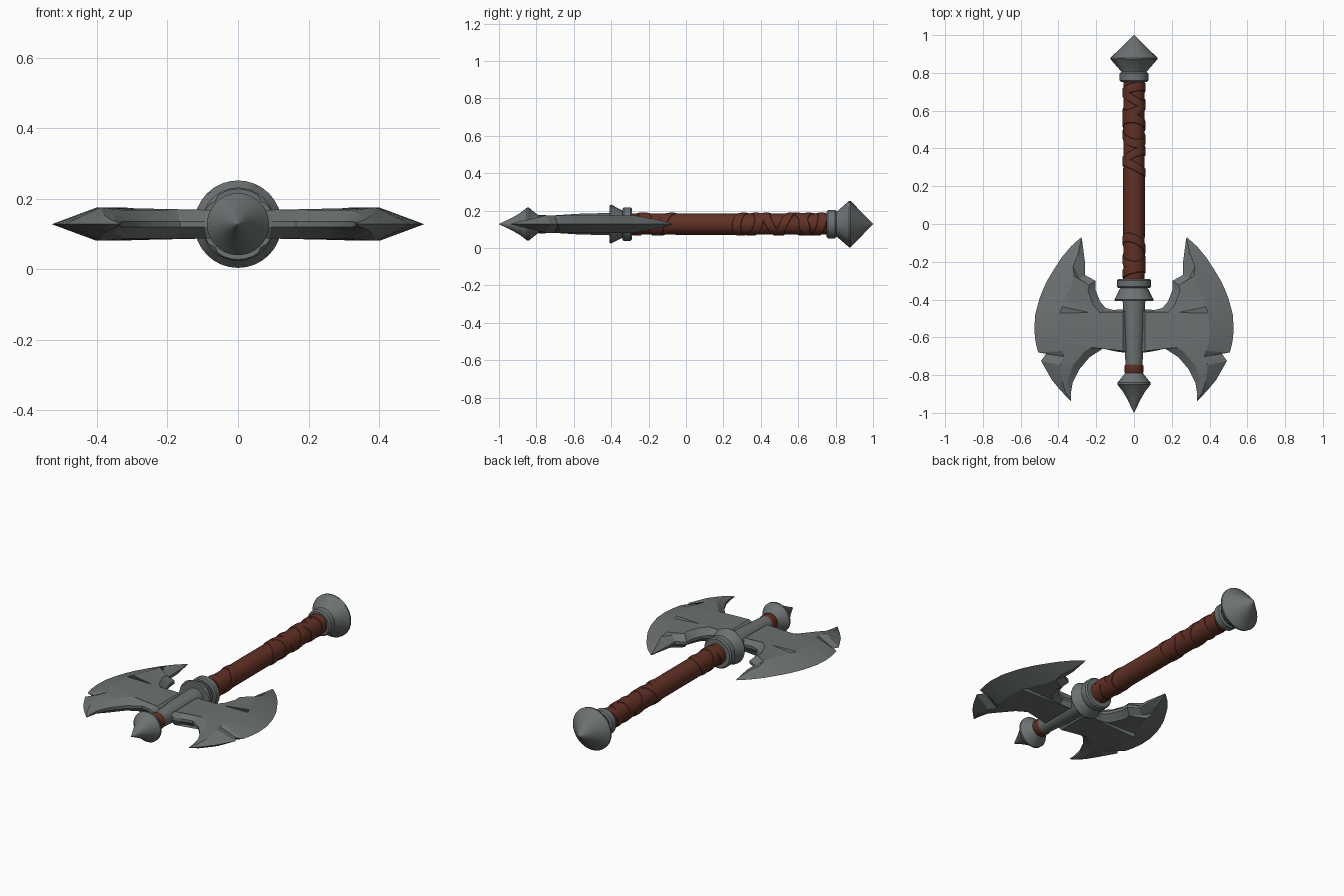
import bpy, bmesh, math
from mathutils import Vector

cube = bpy.data.objects.get("Cube")
if cube:
    bpy.data.objects.remove(cube, do_unlink=True)

AXIS_Z = 0.128
SIDES = 32


def material(name, rgb):
    m = bpy.data.materials.new(name)
    m.use_nodes = True
    m.diffuse_color = (*rgb, 1)
    bsdf = next(n for n in m.node_tree.nodes if n.type == 'BSDF_PRINCIPLED')
    bsdf.inputs["Base Color"].default_value = (*rgb, 1)
    return m


steel = material("grey_steel", (0.15, 0.165, 0.165))
leather = material("brown_leather", (0.12, 0.03, 0.018))


def finish(bm, name, mat, angle=30):
    bmesh.ops.recalc_face_normals(bm, faces=bm.faces)
    mesh = bpy.data.meshes.new(name)
    bm.to_mesh(mesh)
    bm.free()
    mesh.materials.append(mat)
    ob = bpy.data.objects.new(name, mesh)
    bpy.context.collection.objects.link(ob)
    bpy.ops.object.select_all(action='DESELECT')
    ob.select_set(True)
    bpy.context.view_layer.objects.active = ob
    bpy.ops.object.shade_smooth_by_angle(angle=math.radians(angle))
    return ob


def skin(bm, loops):
    """Join closed loops of points into a capped solid."""
    rings = [[bm.verts.new(p) for p in loop] for loop in loops]
    for a, b in zip(rings, rings[1:]):
        for i in range(len(a)):
            j = (i + 1) % len(a)
            bm.faces.new((a[i], a[j], b[j], b[i]))
    bm.faces.new(rings[0])
    bm.faces.new(rings[-1])


def lathe(name, profile, mat, tilt=0, phase=0, nicks=(), rim=None):
    """Spin (y, radius) points about the long axis; tilt slants, nicks dent the rim."""
    loops = []
    for k, (y, r) in enumerate(profile):
        loop = []
        for i in range(SIDES):
            a = math.tau * i / SIDES
            s = 0.92 if k == rim and i in nicks else 1
            loop.append((r * s * math.cos(a), y + tilt * math.cos(a - phase),
                         AXIS_Z + r * s * math.sin(a)))
        loops.append(loop)
    bm = bmesh.new()
    skin(bm, loops)
    return finish(bm, name, mat)


# Grip and its slanted leather wraps
lathe("grip", [(-0.30, 0.056), (-0.05, 0.057), (0.25, 0.057), (0.77, 0.056)], leather)
wraps = [(-0.25, 0.02), (-0.19, -0.03), (-0.11, 0.04), (0.30, 0.03), (0.36, -0.03),
         (0.46, 0.035), (0.53, -0.03), (0.61, 0.03), (0.66, -0.035), (0.71, 0.02)]
for n, (y, tilt) in enumerate(wraps):
    lathe(f"grip_wrap_{n + 1}",
          [(y - 0.026, 0.055), (y - 0.022, 0.06), (y, 0.062), (y + 0.022, 0.06), (y + 0.026, 0.055)],
          leather, tilt, phase=math.pi / 4 + n * 0.7)

# Pommel with its collar
lathe("pommel_collar", [(0.752, 0.068), (0.76, 0.076), (0.797, 0.076), (0.805, 0.068)], steel)
lathe("pommel", [(0.79, 0.062), (0.805, 0.066), (0.872, 0.124), (0.88, 0.124), (1.0, 0.0005)],
      steel, nicks=(5, 11, 21, 27), rim=2)

# Collar and flared skirt behind the blades
lathe("head_collar", [(-0.34, 0.083), (-0.332, 0.09), (-0.298, 0.09), (-0.29, 0.083)], steel)
lathe("head_skirt", [(-0.405, 0.05), (-0.408, 0.1), (-0.40, 0.104), (-0.335, 0.07)],
      steel, nicks=(4, 12, 20, 28), rim=1)

# Socket, front binding and spike
lathe("head_socket", [(-0.75, 0.045), (-0.70, 0.047), (-0.58, 0.055), (-0.40, 0.06), (-0.33, 0.06)], steel)
lathe("front_binding", [(-0.795, 0.044), (-0.785, 0.049), (-0.75, 0.049), (-0.742, 0.044)], leather)
lathe("front_spike", [(-0.785, 0.045), (-0.797, 0.053), (-0.84, 0.088), (-0.85, 0.088),
                      (-0.885, 0.06), (-0.93, 0.034), (-1.0, 0.0005)], steel)

# Blades: each row runs from the inner outline to the cutting edge
ROWS = [(.275, -.085, .28, -.07), (.26, -.2, .335, -.12), (.26, -.27, .385, -.18),
        (.205, -.3, .43, -.25), (.205, -.345, .46, -.3), (.18, -.41, .487, -.36),
        (.15, -.445, .5, -.395), (.11, -.455, .51, -.43), (.02, -.45, .523, -.48),
        (.02, -.685, .528, -.56), (.095, -.675, .522, -.62), (.165, -.66, .508, -.68),
        (.235, -.705, .502, -.70), (.29, -.77, .492, -.725), (.325, -.84, .435, -.825),
        (.335, -.9, .39, -.88), (.333, -.93, .335, -.937)]
NOTCH = 12

inner = [Vector(r[:2]) for r in ROWS]
outer = [Vector(r[2:]) for r in ROWS]
loops = []
for i, (p, q) in enumerate(zip(inner, outer)):
    span = (q - p).length
    width = min(0.13, span * 0.5)
    ridge = q + (p - q).normalized() * width
    t = (inner[min(i + 1, len(inner) - 1)] - inner[max(i - 1, 0)]).normalized()
    inset = p + Vector((-t.y, t.x)) * min(0.04, span * 0.25)
    height = 0.047 * min(1, width / 0.1)
    edge = q + Vector((-0.036, 0.013)) if i == NOTCH else q
    thin = min(0.008, height * 0.4)
    section = [(edge, 0), (ridge, height), (inset, height * 0.85), (p, thin),
               (p, -thin), (inset, -height * 0.85), (ridge, -height)]
    loops.append([(v.x, v.y, AXIS_Z + z) for v, z in section])
bm = bmesh.new()
skin(bm, loops)
blades = finish(bm, "blades", steel, angle=18)
blades.modifiers.new("mirror", 'MIRROR').use_mirror_merge = False
